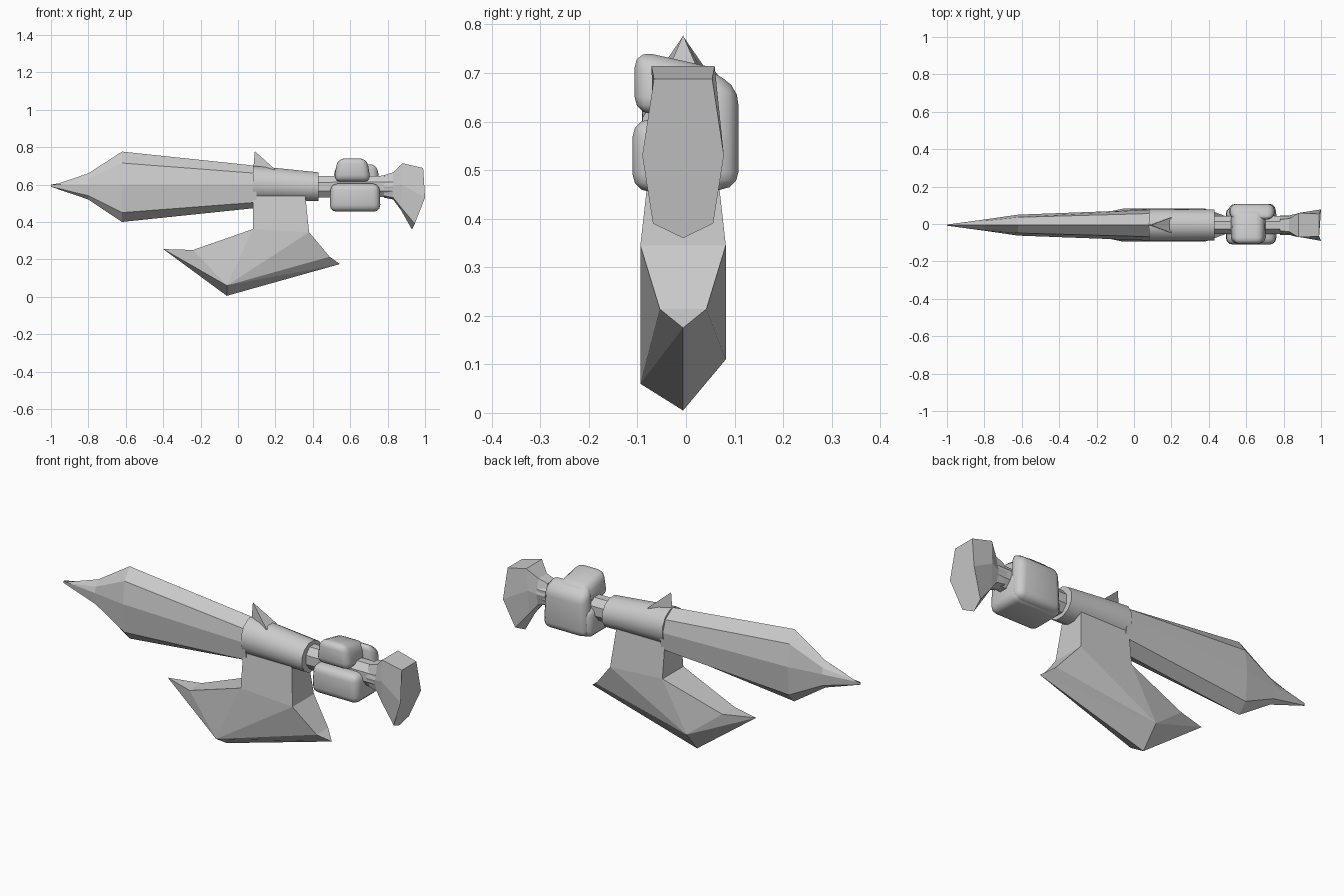
import bpy, bmesh, math
from mathutils import Vector

cube = bpy.data.objects.get("Cube")
if cube:
    bpy.data.objects.remove(cube, do_unlink=True)

grey = bpy.data.materials.new("plain grey")
grey.use_nodes = True
colour = (0.6, 0.6, 0.6, 1)
grey.diffuse_color = colour
grey.node_tree.nodes["Principled BSDF"].inputs["Base Color"].default_value = colour
MID_Y = -0.006


def finish(name, bm, smooth=None):
    bmesh.ops.remove_doubles(bm, verts=bm.verts, dist=0.0005)
    bmesh.ops.recalc_face_normals(bm, faces=bm.faces)
    mesh = bpy.data.meshes.new(name)
    bm.to_mesh(mesh)
    bm.free()
    mesh.materials.append(grey)
    ob = bpy.data.objects.new(name, mesh)
    bpy.context.collection.objects.link(ob)
    if smooth:
        bpy.ops.object.select_all(action='DESELECT')
        ob.select_set(True)
        bpy.context.view_layer.objects.active = ob
        bpy.ops.object.shade_smooth_by_angle(angle=math.radians(smooth))
    return ob


def mirrored(half):
    """Close a half ring, listed from top to bottom, across the middle plane."""
    other = [(x, -y, z) for x, y, z in reversed(half) if y > 0]
    return half + other


def ellipse(x, ry, rz, z, n):
    return [(x, ry * math.sin(a), z + rz * math.cos(a))
            for a in (2 * math.pi * (i + 0.5) / n for i in range(n))]


def loft(name, rings, smooth=None):
    bm = bmesh.new()
    loops = [[bm.verts.new((x, y + MID_Y, z)) for x, y, z in r] for r in rings]
    for a, b in zip(loops, loops[1:]):
        for i in range(len(a)):
            j = (i + 1) % len(a)
            bm.faces.new((a[i], a[j], b[j], b[i]))
    bm.faces.new(loops[0])
    bm.faces.new(loops[-1])
    return finish(name, bm, smooth)


# Blade: ridged cross-sections from the point to the sleeve
def blade_ring(x, top, bottom, w, upper, lower):
    return mirrored([(x, 0, top), (x, w * 0.75, upper), (x, w, 0.6),
                     (x, w * 0.8, lower), (x, 0, bottom)])


loft("blade", [blade_ring(-1.0, 0.592, 0.588, 0.003, 0.591, 0.589),
               blade_ring(-0.8, 0.66, 0.52, 0.03, 0.63, 0.54),
               blade_ring(-0.62, 0.776, 0.40, 0.056, 0.715, 0.45),
               blade_ring(0.1, 0.70, 0.475, 0.083, 0.66, 0.505)])

# Sleeve, handle and the spike on the sleeve
loft("sleeve", [ellipse(0.08, 0.088, 0.098, 0.605, 12),
                ellipse(0.20, 0.088, 0.092, 0.600, 12),
                ellipse(0.43, 0.086, 0.080, 0.588, 12)], 40)
loft("handle", [ellipse(0.40, 0.052, 0.062, 0.588, 8),
                ellipse(0.83, 0.052, 0.062, 0.590, 8)])

bm = bmesh.new()
spike = [bm.verts.new((x, y + MID_Y, z)) for x, y, z in
         [(0.09, 0, 0.778), (0.08, 0, 0.66), (0.2, 0.042, 0.68), (0.2, -0.042, 0.68)]]
for f in ((0, 1, 2), (0, 2, 3), (0, 3, 1), (1, 3, 2)):
    bm.faces.new([spike[i] for i in f])
finish("top_spike", bm)

# Lower blade: two faceted sides joined across the middle
bm = bmesh.new()
sides = []
for s, corner in ((-1, 0.06), (1, 0.11)):
    pts = [(0.08, 0.066, 0.54), (0.36, 0.066, 0.54), (0.38, 0.088, 0.345),
           (0.08, 0.086, 0.362), (-0.24, 0.05, 0.25), (-0.40, 0, 0.255),
           (-0.06, 0.088, corner), (-0.06, 0, 0.005), (0.49, 0.048, 0.214),
           (0.545, 0, 0.175)]
    v = [bm.verts.new((x, s * y + MID_Y, z)) for x, y, z in pts]
    sides.append(v)
    for f in ((0, 1, 2, 3), (3, 2, 6), (3, 6, 4), (4, 6, 5), (5, 6, 7),
              (6, 7, 9), (6, 9, 8), (2, 8, 6)):
        bm.faces.new([v[i] for i in f])
a, b = sides
for i, j in ((0, 1), (0, 3), (3, 4), (1, 2), (2, 8)):
    bm.faces.new((a[i], a[j], b[j], b[i]))
for i, tip in ((4, 5), (8, 9)):
    bm.faces.new((a[i], a[tip], b[i]))
finish("lower_blade", bm)

# Pommel: flared end with a hooked lower edge
loft("pommel", [
    mirrored([(0.78, 0.03, 0.65), (0.78, 0.052, 0.59), (0.78, 0.035, 0.54), (0.78, 0, 0.53)]),
    mirrored([(0.83, 0.035, 0.665), (0.83, 0.052, 0.59), (0.83, 0.04, 0.53), (0.83, 0, 0.52)]),
    mirrored([(0.88, 0.065, 0.714), (0.875, 0.062, 0.60), (0.87, 0.05, 0.48), (0.87, 0, 0.465)]),
    mirrored([(0.99, 0.06, 0.688), (1.0, 0.084, 0.53), (0.945, 0.062, 0.39), (0.93, 0, 0.36)])])


# Gripping hand: rounded blocks wrapped around the handle
def rounded(name, lo, hi, radius, taper=0.85, slope=0.0):
    bm = bmesh.new()
    bmesh.ops.create_cube(bm, size=1)
    mid, size = (Vector(lo) + Vector(hi)) / 2, Vector(hi) - Vector(lo)
    for v in bm.verts:
        t = taper if v.co.z > 0 else 1
        lift = slope * v.co.y if v.co.z > 0 else 0
        v.co = Vector((v.co.x * size.x * t, v.co.y * size.y, v.co.z * size.z + lift)) + mid
    bmesh.ops.bevel(bm, geom=bm.edges[:], offset=radius, segments=3,
                    profile=0.5, affect='EDGES')
    return finish(name, bm, 60)


rounded("palm", (0.505, 0.025, 0.46), (0.76, 0.108, 0.695), 0.036, 0.92, -0.05)
rounded("fingers", (0.49, -0.11, 0.455), (0.762, 0.09, 0.605), 0.036, 0.96)
rounded("thumb", (0.512, -0.106, 0.615), (0.71, 0.075, 0.727), 0.036, 0.8, -0.04)
